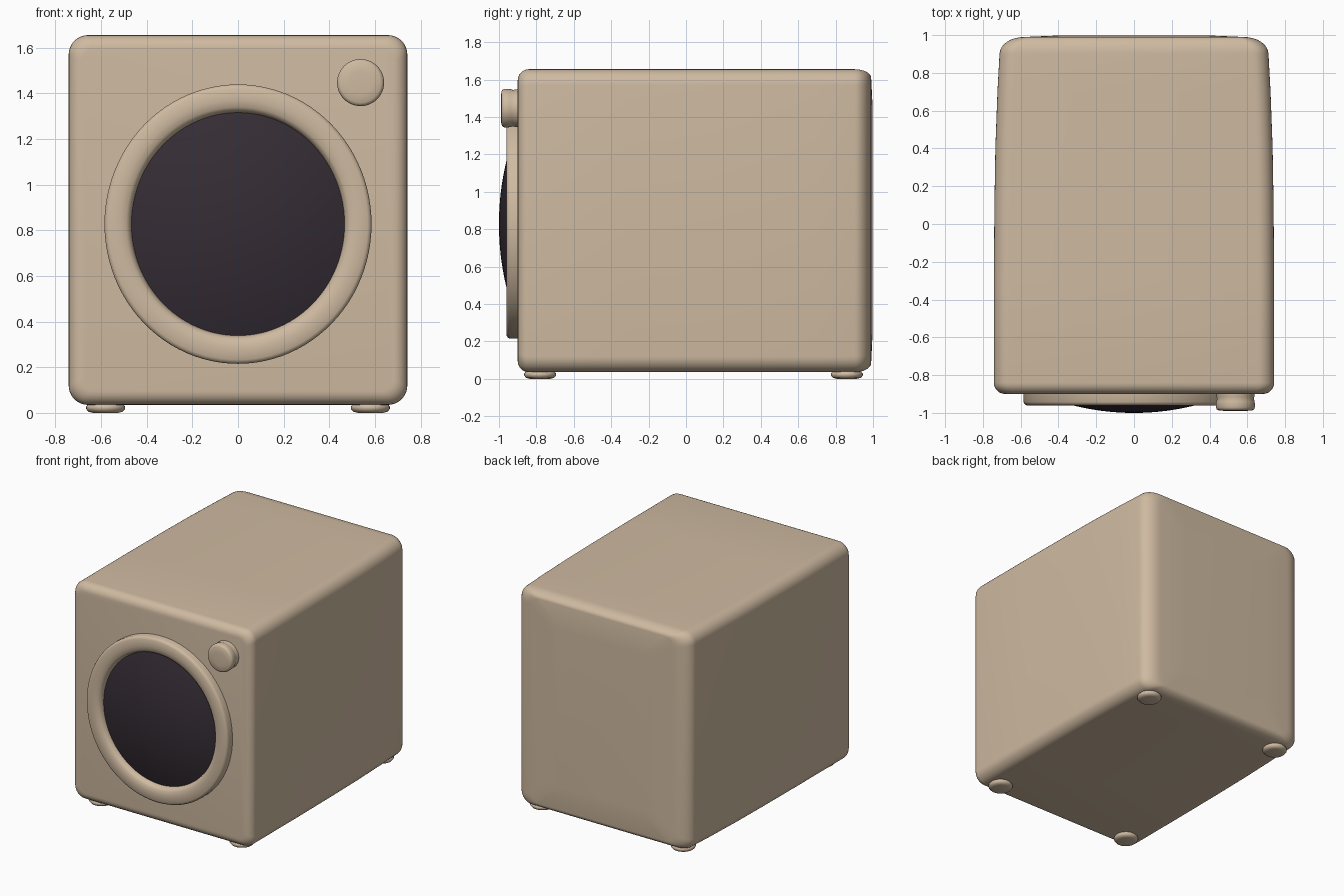
import bpy
import bmesh
from math import sin, cos, pi, radians
from mathutils import Vector, Matrix

cube = bpy.data.objects.get("Cube")
if cube:
    bpy.data.objects.remove(cube, do_unlink=True)


def material(name, rgb):
    m = bpy.data.materials.new(name)
    m.use_nodes = True
    m.diffuse_color = (*rgb, 1)
    m.node_tree.nodes["Principled BSDF"].inputs["Base Color"].default_value = (*rgb, 1)
    return m


beige = material("warm beige", (0.62, 0.49, 0.355))
dark = material("dark glass", (0.035, 0.026, 0.035))


def finish(bm, name, mat, angle=50):
    bmesh.ops.recalc_face_normals(bm, faces=bm.faces)
    mesh = bpy.data.meshes.new(name)
    bm.to_mesh(mesh)
    bm.free()
    mesh.materials.append(mat)
    obj = bpy.data.objects.new(name, mesh)
    bpy.context.collection.objects.link(obj)
    bpy.ops.object.select_all(action="DESELECT")
    obj.select_set(True)
    bpy.context.view_layer.objects.active = obj
    bpy.ops.object.shade_smooth_by_angle(angle=radians(angle))
    return obj


def bridge(bm, a, b):
    n = len(a)
    for i in range(n):
        bm.faces.new((a[i], a[(i + 1) % n], b[(i + 1) % n], b[i]))


def lathe(name, profile, centre, mat, forward=True, scale_z=1.0, closed=False, steps=72):
    """Spin (radius, height) points; forward parts grow toward -y."""
    bm = bmesh.new()
    rings = [[bm.verts.new((r * cos(2 * pi * i / steps), r * sin(2 * pi * i / steps), h))
              for i in range(steps)] for r, h in profile]
    for a, b in zip(rings, rings[1:]):
        bridge(bm, a, b)
    if closed:
        bridge(bm, rings[-1], rings[0])
    else:
        bm.faces.new(rings[0])
        bm.faces.new(rings[-1])
    if forward:
        bm.transform(Matrix.Diagonal((1, 1, scale_z, 1)) @ Matrix.Rotation(pi / 2, 4, "X"))
    bm.transform(Matrix.Translation(centre))
    return finish(bm, name, mat)


def section(bm, y, half, low, high, radius, corner_steps=8):
    """Rounded rectangle in the xz plane."""
    verts = []
    corners = [(half - radius, high - radius), (radius - half, high - radius),
               (radius - half, low + radius), (half - radius, low + radius)]
    for k, (cx, cz) in enumerate(corners):
        for i in range(corner_steps + 1):
            a = pi / 2 * (k + i / corner_steps)
            verts.append(bm.verts.new((cx + radius * cos(a), y, cz + radius * sin(a))))
    return verts


# Cabinet: lofted front to back with soft rims and a narrowing rear
bm = bmesh.new()
stations = []
rim = 0.06
for i in range(7):
    a = pi / 2 * i / 6
    inset = rim * (1 - sin(a))
    stations.append((-0.9 + rim * (1 - cos(a)), 0.742 - inset, 0.035 + inset, 1.655 - inset, 0.085 - inset * 0.5))
for y, half in ((-0.3, 0.742), (0.1, 0.739), (0.4, 0.734), (0.7, 0.723)):
    stations.append((y, half, 0.035, 1.655, 0.085))
for i in range(9):
    a = pi / 2 * i / 8
    inset = 1 - cos(a)
    stations.append((0.9 + 0.09 * sin(a), 0.712 - 0.13 * inset, 0.035 + 0.05 * inset,
                     1.655 - 0.045 * inset, 0.085 - 0.02 * inset))
stations.append((0.998, 0.4, 0.25, 1.45, 0.06))
rings = [section(bm, *s) for s in stations]
for a, b in zip(rings, rings[1:]):
    bridge(bm, a, b)
bm.faces.new(rings[0])
bm.faces.new(rings[-1])
finish(bm, "cabinet", beige)

# Raised oval surround around the window
ring_profile = [(0.585, -0.03), (0.585, 0.042), (0.58, 0.053), (0.568, 0.06),
                (0.52, 0.061), (0.49, 0.056), (0.475, 0.044), (0.467, 0.02), (0.467, -0.03)]
lathe("window_surround", ring_profile, (0, -0.9, 0.827), beige, scale_z=1.046, closed=True, steps=96)

# Bulging dark window
dome = [(0.48, -0.02)] + [(0.48 * (1 - t / 12) + 0.004, 0.1 - 0.09 * (1 - t / 12) ** 2)
                          for t in range(13)]
lathe("window_glass", dome, (0, -0.9, 0.827), dark, scale_z=1.046, steps=96)

# Control knob
knob = [(0.1, -0.03), (0.1, 0.015), (0.097, 0.025), (0.102, 0.04), (0.103, 0.07),
        (0.099, 0.081), (0.088, 0.087), (0.05, 0.09)]
lathe("control_knob", knob, (0.537, -0.9, 1.447), beige, steps=48)

# Four small rounded feet
foot = [(0.055, 0), (0.075, 0.005), (0.085, 0.017), (0.085, 0.028), (0.077, 0.038), (0.066, 0.045), (0.066, 0.09)]
for side, x in (("left", 0.58), ("right", -0.58)):
    for end, y in (("front", -0.78), ("back", 0.86)):
        lathe(f"{end}_{side}_foot", foot, (x, y, 0), beige, forward=False, steps=32)
